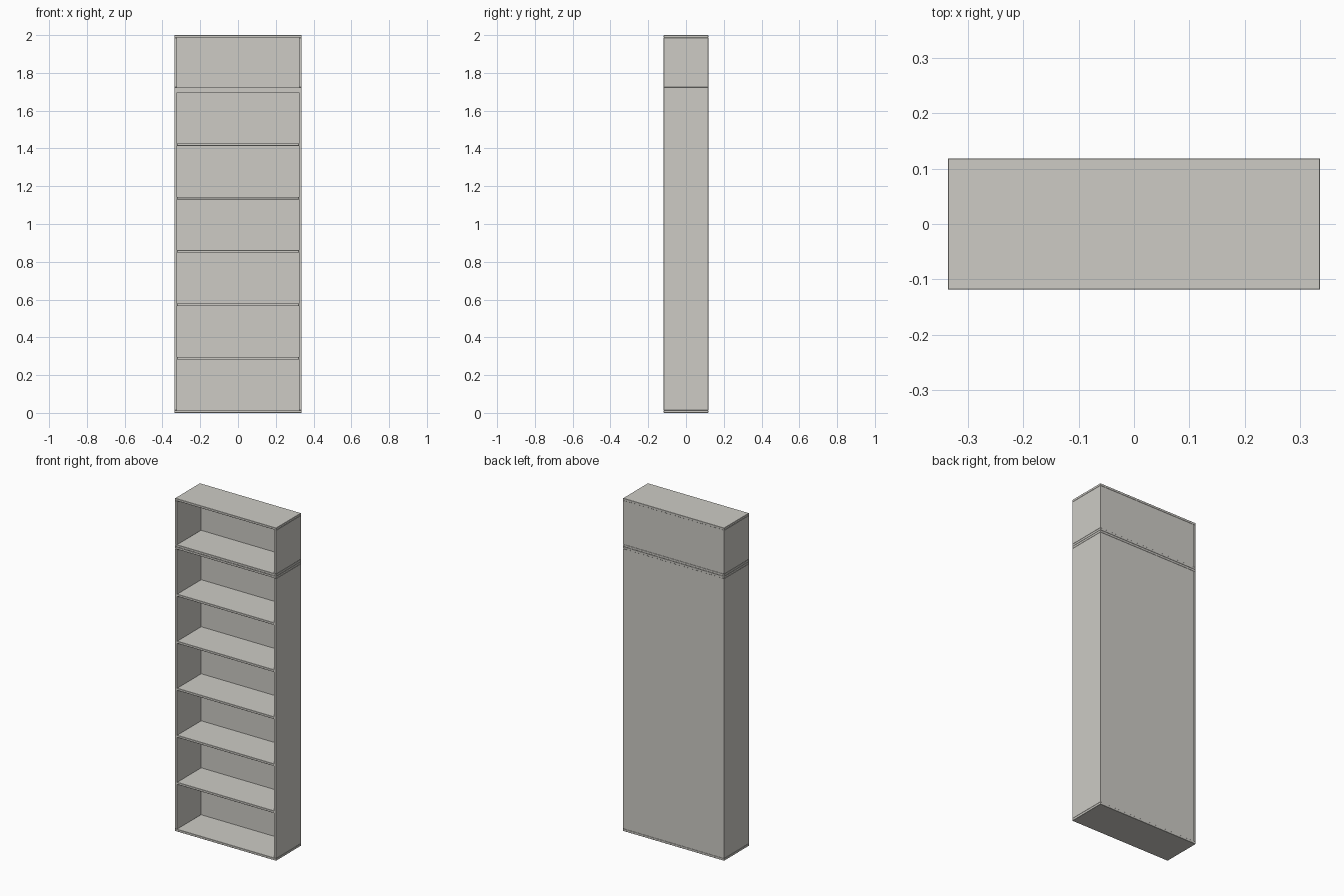
import bpy

cube = bpy.data.objects.get("Cube")
if cube:
    bpy.data.objects.remove(cube, do_unlink=True)

WIDTH, DEPTH, HEIGHT = 0.672, 0.236, 2.0
BOARD = 0.0135      # board thickness
BACK = 0.006        # back panel thickness
SPLIT = 1.7095      # joint between the two cabinets

paint = bpy.data.materials.new("warm_light_grey")
colour = (0.61, 0.60, 0.56, 1)
paint.use_nodes = True
paint.diffuse_color = colour
paint.node_tree.nodes["Principled BSDF"].inputs["Base Color"].default_value = colour


def board(name, low, high, bevel=0.001):
    """Flat board between two opposite corners, with finely eased edges."""
    centre = [(a + b) / 2 for a, b in zip(low, high)]
    bpy.ops.mesh.primitive_cube_add(size=1, location=centre)
    obj = bpy.context.object
    obj.name = name
    obj.scale = [b - a for a, b in zip(low, high)]
    bpy.ops.object.transform_apply(location=False, rotation=False, scale=True)
    obj.data.materials.append(paint)
    if bevel:
        mod = obj.modifiers.new("eased_edges", "BEVEL")
        mod.width = bevel
        mod.segments = 1
    return obj


def cabinet(prefix, bottom, top, shelves):
    """Open-fronted box with evenly spaced shelves."""
    x, y = WIDTH / 2, DEPTH / 2
    inner = x - BOARD
    # Top and bottom boards cap the sides
    board(prefix + "_bottom_board", (-x, -y, bottom), (x, y, bottom + BOARD))
    board(prefix + "_top_board", (-x, -y, top - BOARD), (x, y, top))
    # Side boards
    for side, sign in (("left", 1), ("right", -1)):
        a, b = sorted((sign * inner, sign * x))
        board(f"{prefix}_{side}_side", (a, -y, bottom + BOARD), (b, y, top - BOARD))
    # Back panel, set between the sides
    board(prefix + "_back_panel", (-inner, y - BACK - 0.001, bottom + BOARD),
          (inner, y - 0.001, top - BOARD), 0)
    # Shelves
    step = (top - bottom - BOARD) / (shelves + 1)
    for i in range(1, shelves + 1):
        z = bottom + i * step
        board(f"{prefix}_shelf_{i}", (-inner, -y, z), (inner, y - BACK - 0.001, z + BOARD))


cabinet("lower_cabinet", 0, SPLIT, 5)
cabinet("upper_cabinet", SPLIT, HEIGHT, 0)
